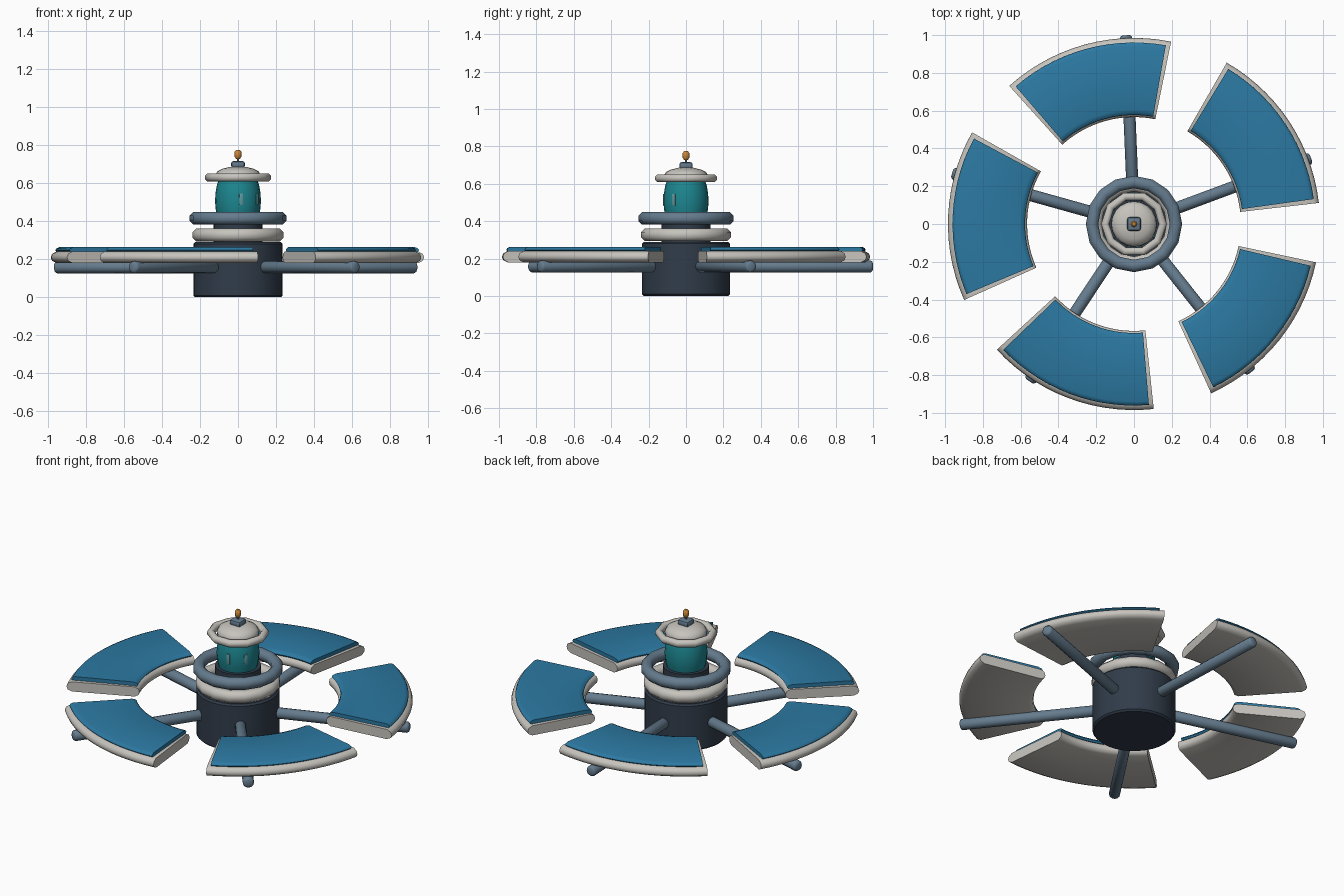
import bpy, bmesh
from math import cos, sin, pi, radians
from mathutils import Matrix

if "Cube" in bpy.data.objects:
    bpy.data.objects.remove(bpy.data.objects["Cube"])


def mat(name, rgb):
    m = bpy.data.materials.new(name)
    m.diffuse_color = (*rgb, 1)
    m.use_nodes = True
    m.node_tree.nodes["Principled BSDF"].inputs["Base Color"].default_value = m.diffuse_color
    return m


NAVY = mat("navy", (0.03, 0.045, 0.068))
SLATE = mat("slate", (0.13, 0.20, 0.27))
BLUE = mat("blue", (0.025, 0.19, 0.36))
TEAL = mat("teal", (0.012, 0.24, 0.28))
PALE = mat("pale", (0.57, 0.55, 0.51))
SLOT = mat("slot", (0.12, 0.32, 0.34))
AMBER = mat("amber", (0.6, 0.25, 0.04))


def finish(name, bm, material, angle=40):
    bmesh.ops.recalc_face_normals(bm, faces=bm.faces)
    me = bpy.data.meshes.new(name)
    bm.to_mesh(me)
    bm.free()
    ob = bpy.data.objects.new(name, me)
    bpy.context.collection.objects.link(ob)
    me.materials.append(material)
    bpy.ops.object.select_all(action='DESELECT')
    ob.select_set(True)
    bpy.context.view_layer.objects.active = ob
    bpy.ops.object.shade_smooth_by_angle(angle=radians(angle))
    return ob


def sweep(name, profile, material, a0=0, a1=360, steps=16, closed=False, angle=40):
    """Turn an (r, z) profile about z; partial sweeps get flat end caps."""
    bm = bmesh.new()
    full = a1 - a0 == 360
    rings = []
    for i in range(steps if full else steps + 1):
        a = radians(a0 + (a1 - a0) * i / steps)
        rings.append([bm.verts.new((r * cos(a), r * sin(a), z)) for r, z in profile])
    n = len(profile)
    for i in range(steps):
        p, q = rings[i], rings[(i + 1) % len(rings)]
        for j in range(n if closed else n - 1):
            k = (j + 1) % n
            bm.faces.new((p[j], q[j], q[k], p[k]))
    if full and not closed:
        bm.faces.new([r[0] for r in rings])
        bm.faces.new([r[-1] for r in rings])
    if not full:
        bm.faces.new(rings[0])
        bm.faces.new(rings[-1])
    return finish(name, bm, material, angle)


def torus(name, R, r, z, material, steps):
    prof = [(R + r * cos(2 * pi * (k + .5) / 8) * 1.08, z + r * sin(2 * pi * (k + .5) / 8) * 1.08)
            for k in range(8)]
    return sweep(name, prof, material, steps=steps, closed=True, angle=50)


def box(name, size, matrix, material, bevel):
    bm = bmesh.new()
    bmesh.ops.create_cube(bm, size=1, matrix=Matrix.Diagonal((*size, 1)))
    bmesh.ops.bevel(bm, geom=bm.edges[:], offset=bevel, segments=2, affect='EDGES', profile=.5)
    bm.transform(matrix)
    return finish(name, bm, material)


# central drum, neck and collars
sweep("drum", [(.225, 0), (.235, .01), (.235, .28), (.225, .29)], NAVY, steps=32)
sweep("neck", [(.13, .28), (.13, .43)], NAVY, steps=24)
torus("lower_collar", .206, .034, .327, PALE, 16)
torus("upper_collar", .222, .033, .415, SLATE, 16)

# lantern body, cap and finial
sweep("lantern_body", [(.108, .42), (.117, .46), (.121, .505), (.118, .55), (.111, .59), (.1, .625)],
      TEAL, steps=20)
sweep("cap_dome", [(.115, .615), (.12, .64), (.108, .662), (.08, .676), (.04, .686)], PALE, steps=20)
torus("cap_brim", .153, .021, .63, PALE, 10)
box("finial_base", (.072, .072, .035), Matrix.Translation((0, 0, .698)), SLATE, .012)
sweep("finial_stem", [(.006, .7), (.006, .74)], SLATE, steps=8)
sweep("finial_tip", [(.01, .728), (.018, .738), (.018, .764), (.01, .774)], AMBER, steps=8)

# two slot windows on the lantern
for i, a in enumerate((-82, -33)):
    m = Matrix.Rotation(radians(a), 4, 'Z') @ Matrix.Translation((.118, 0, .515))
    box(f"window_{i + 1}", (.012, .02, .062), m, SLOT, .003)

# five arms, each with a curved panel offset round the ring
tray = [(.566, .209), (.571, .192), (.592, .18), (.955, .18), (.978, .192), (.985, .209),
        (.978, .228), (.955, .24), (.592, .24), (.571, .228)]
cell = [(.584, .238), (.577, .247), (.582, .256), (.605, .263), (.94, .263), (.956, .256),
        (.961, .247), (.953, .238)]
for i in range(5):
    a = 20.4 + 72 * i
    arm = sweep(f"arm_{i + 1}", [(.024, .15), (.032, .16), (.032, .988), (.027, .996), (.018, 1.0)],
                SLATE, steps=12)
    arm.data.transform(Matrix.Rotation(radians(a), 4, 'Z') @ Matrix.Translation((0, 0, .158))
                       @ Matrix.Rotation(pi / 2, 4, 'Y'))
    c = a + 12.9
    sweep(f"panel_tray_{i + 1}", tray, PALE, c - 26.8, c + 26.8, 14, True, 50)
    sweep(f"panel_cell_{i + 1}", cell, BLUE, c - 25.4, c + 25.4, 14, True, 50)
